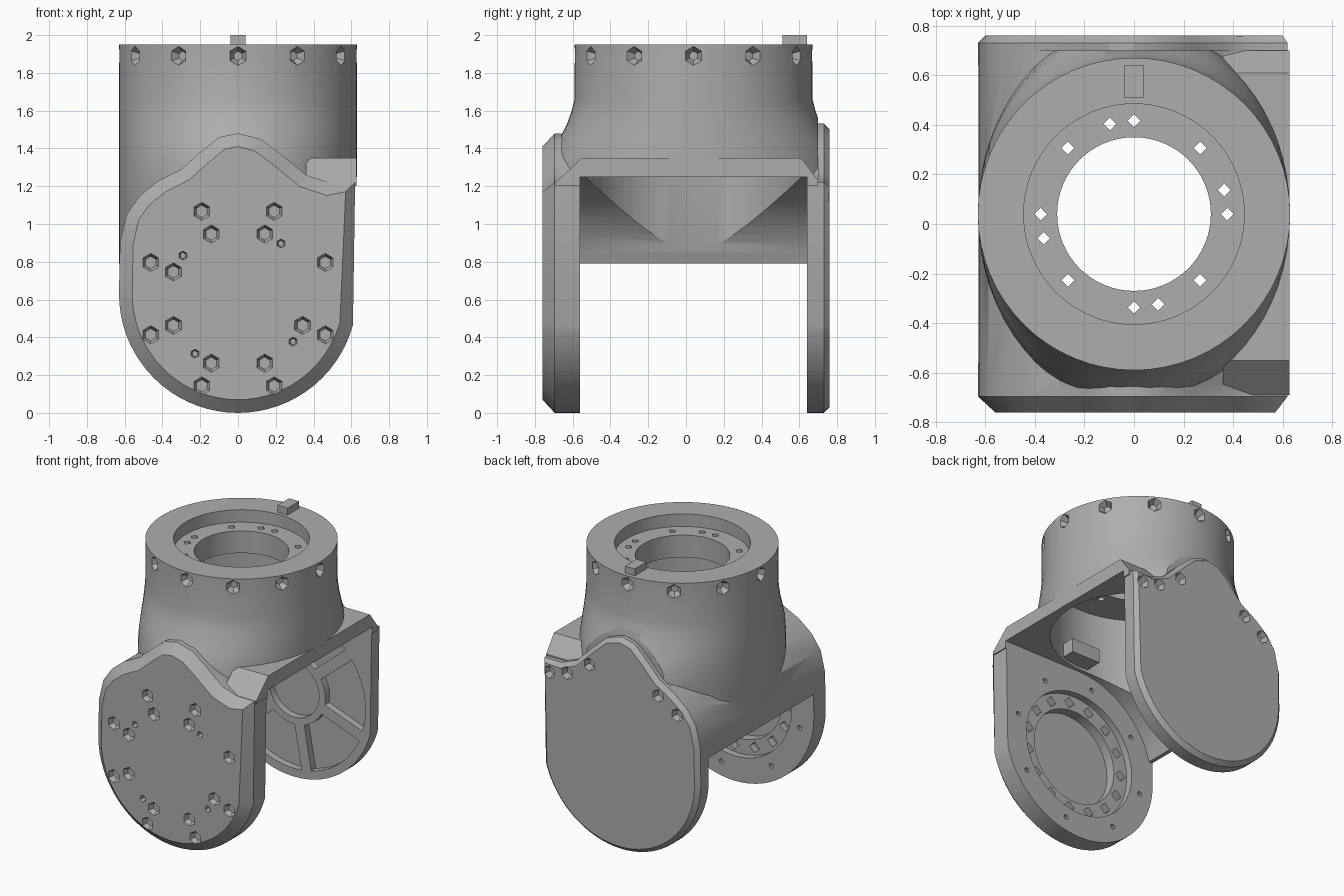
import bpy, bmesh
from math import sin, cos, radians, pi
from mathutils import Matrix, Vector

if "Cube" in bpy.data.objects:
    bpy.data.objects.remove(bpy.data.objects["Cube"])

grey = bpy.data.materials.new("cast_grey")
grey.use_nodes = True
grey.diffuse_color = (0.42, 0.42, 0.42, 1)
grey.node_tree.nodes["Principled BSDF"].inputs["Base Color"].default_value = grey.diffuse_color

HUB = 0.63     # height of the cross axis
TUBE_Y = 0.04  # depth of the upright axis
TUBE_R = 0.63  # radius of the upright tube


def finish(name, bm):
    bmesh.ops.recalc_face_normals(bm, faces=bm.faces)
    mesh = bpy.data.meshes.new(name)
    bm.to_mesh(mesh)
    bm.free()
    obj = bpy.data.objects.new(name, mesh)
    bpy.context.collection.objects.link(obj)
    mesh.materials.append(grey)
    return obj


def add_prism(bm, points, y0, y1, chamfer=0, depth=0):
    """Extrude an x-z outline from y0 to y1, then chamfer the y1 end."""
    base = bm.faces.new([bm.verts.new((x, y0, z)) for x, z in points])
    new = bmesh.ops.extrude_face_region(bm, geom=[base], use_keep_orig=True)["geom"]
    moved = [g for g in new if isinstance(g, bmesh.types.BMVert)]
    bmesh.ops.translate(bm, verts=moved, vec=(0, y1 - y0, 0))
    if chamfer:
        bmesh.ops.recalc_face_normals(bm, faces=bm.faces)
        end = [g for g in new if isinstance(g, bmesh.types.BMFace)]
        bmesh.ops.inset_individual(bm, faces=end, thickness=chamfer, depth=depth)


def prism(name, points, y0, y1, chamfer=0, depth=0):
    bm = bmesh.new()
    add_prism(bm, points, y0, y1, chamfer, depth)
    return finish(name, bm)


def add_cone(bm, start, end, r1, r2, sides):
    a, b = Vector(start), Vector(end)
    turn = (b - a).to_track_quat('Z', 'Y').to_matrix().to_4x4()
    bmesh.ops.create_cone(bm, cap_ends=True, segments=sides, radius1=r1, radius2=r2,
                          depth=(b - a).length,
                          matrix=Matrix.Translation((a + b) / 2) @ turn)


def cones(name, items):
    bm = bmesh.new()
    for item in items:
        add_cone(bm, *item)
    return finish(name, bm)


def box(name, lo, hi):
    lo, hi = Vector(lo), Vector(hi)
    bm = bmesh.new()
    bmesh.ops.create_cube(bm, size=1, matrix=Matrix.Translation((lo + hi) / 2)
                          @ Matrix.Diagonal((*(hi - lo), 1)))
    return finish(name, bm)


def flared_tube(name, profile, sides=64):
    """Upright tube of constant width whose depth radius follows the profile."""
    bm = bmesh.new()
    rings = [[bm.verts.new((TUBE_R * cos(2 * pi * i / sides),
                            TUBE_Y + r * sin(2 * pi * i / sides), z))
              for i in range(sides)] for r, z in profile]
    for low, high in zip(rings, rings[1:]):
        for i in range(sides):
            j = (i + 1) % sides
            bm.faces.new((low[i], low[j], high[j], high[i]))
    bm.faces.new(rings[0])
    bm.faces.new(rings[-1])
    return finish(name, bm)


def combine(obj, other, operation='DIFFERENCE'):
    mod = obj.modifiers.new("cut", 'BOOLEAN')
    mod.operation, mod.object, mod.solver = operation, other, 'EXACT'
    bpy.context.view_layer.objects.active = obj
    bpy.ops.object.modifier_apply(modifier=mod.name)
    bpy.data.objects.remove(other)


def polar(radius, degrees, cx=0, cy=HUB):
    a = radians(degrees)
    return cx + radius * cos(a), cy + radius * sin(a)


# Arm outline: round foot, square corner on one side, hump in the middle
outline = [(.62, 1.22), (.48, 1.22), (.36, 1.26), (.24, 1.36), (.12, 1.45), (0, 1.48),
           (-.1, 1.46), (-.2, 1.38), (-.3, 1.29), (-.42, 1.23), (-.52, 1.15),
           (-.59, 1.05), (-.625, .9)]
outline += [polar(.63, a) for a in range(180, 346, 5)]

# Housing: upright tube flared front and back, joined to the arm block
housing = flared_tube("housing", [(.63, 1.95), (.63, 1.66), (.645, 1.6), (.67, 1.53),
                                  (.71, 1.45), (.75, 1.36), (.77, 1.25), (.77, 1.1),
                                  (.7, .95), (.64, .79)])
combine(housing, box("trim", (-1, -.69, .5), (1, .7, 2.1)), 'INTERSECT')
combine(housing, prism("arm_block", outline, -.69, .7), 'UNION')

# Raised bridge with sloped shoulders on the open side
bridge = prism("bridge", [(-.69, 1.2), (-.69, 1.22), (-.55, 1.35), (.61, 1.35),
                          (.7, 1.23), (.7, 1.2)], -.628, -.36)
bridge.data.transform(Matrix.Rotation(pi / 2, 4, 'Z'))
combine(housing, bridge, 'UNION')

# Gap between the arms, closed by a thin curved wall on one side
gap = [(-1, -1), (-1, .79)] + [polar(.62, a) for a in range(165, 89, -5)] + [(1, 1.25), (1, -1)]
combine(housing, prism("gap", gap, -.56, .64))

# Upright bore, flange opening and top recess
for r, z0, z1 in ((.575, .3, 1.7), (.31, 1.6, 2.1), (.445, 1.86, 2.1)):
    combine(housing, cones("bore", [((0, TUBE_Y, z0), (0, TUBE_Y, z1), r, r, 64)]))

# Flange holes and radial screw pockets round the rim
holes = []
for a in list(range(0, 360, 45)) + [15, 105, 195, 285]:
    x, y = polar(.377, a, cy=TUBE_Y)
    holes.append(((x, y, 1.6), (x, y, 1.95), .026, .026, 4))
for a in range(0, 360, 30):
    holes.append(((*polar(.585, a, cy=TUBE_Y), 1.89), (*polar(.65, a, cy=TUBE_Y), 1.89),
                  .025, .062, 6))
combine(housing, cones("rim_holes", holes))

# Bearing seat inside the front arm
for r, y in ((.45, -.61), (.34, -.68)):
    combine(housing, cones("seat", [((0, y, HUB), (0, -.5, HUB), r, r, 40)]))
seat_holes = []
for radius, size, step, sides, depth in ((.395, .04, 24, 4, -.66), (.53, .018, 45, 8, -.62)):
    for a in range(12, 360, step):
        x, z = polar(radius, a)
        seat_holes.append(((x, depth, z), (x, -.5, z), size, size, sides))
combine(housing, cones("seat_holes", seat_holes))

# Ribbed inside of the back arm: sector pockets round a hub
bm = bmesh.new()
for k in range(6):
    a0 = 40 + 60 * k
    inner = [polar(.25, a0 + 9 + 10.5 * i) for i in range(5)]
    outer = [polar(.57, a0 + 4 + 5.2 * i) for i in range(11)]
    add_prism(bm, inner + outer[::-1], .6, .69)
add_prism(bm, [polar(.2, a) for a in range(0, 360, 12)], .6, .69)
combine(housing, finish("pockets", bm))

# Front cover with hexagonal screw pockets
front_cover = prism("front_cover", outline, -.69, -.695, .07, .065)
pockets = []
for radius, size, angles in ((.5, .05, [22.5 + 45 * k for k in range(8)]),
                             (.37, .05, [22.5 + 45 * k for k in range(1, 8)]),
                             (.37, .025, [52 + 90 * k for k in range(4)])):
    for a in angles:
        x, z = polar(radius, a, cy=.605)
        pockets.append(((x, -.725, z), (x, -.765, z), size * .65, size, 6))
combine(front_cover, cones("screws", pockets))

# Back cover with a small chamfer and screws along its upper edge
back_outline = [(x, z + max(0, z - 1.22) * .2) for x, z in outline]
back_cover = prism("back_cover", back_outline, .7, .73, .03, .03)
combine(back_cover, cones("screws", [((x, .715, z), (x, .77, z), .032, .05, 6) for x, z in
                                     ((.56, 1.14), (.42, 1.17), (.24, 1.28),
                                      (-.31, 1.2), (-.46, 1.1))]))

# Locating key on the rim and block inside the bore
locating_key = box("locating_key", (-.04, .51, 1.93), (.04, .64, 2))
inner_block = box("inner_block", (-.05, -.56, 1.27), (.18, -.41, 1.37))

for obj in (housing, front_cover, back_cover):
    bpy.ops.object.select_all(action='DESELECT')
    obj.select_set(True)
    bpy.context.view_layer.objects.active = obj
    bpy.ops.object.shade_smooth_by_angle(angle=radians(28))
